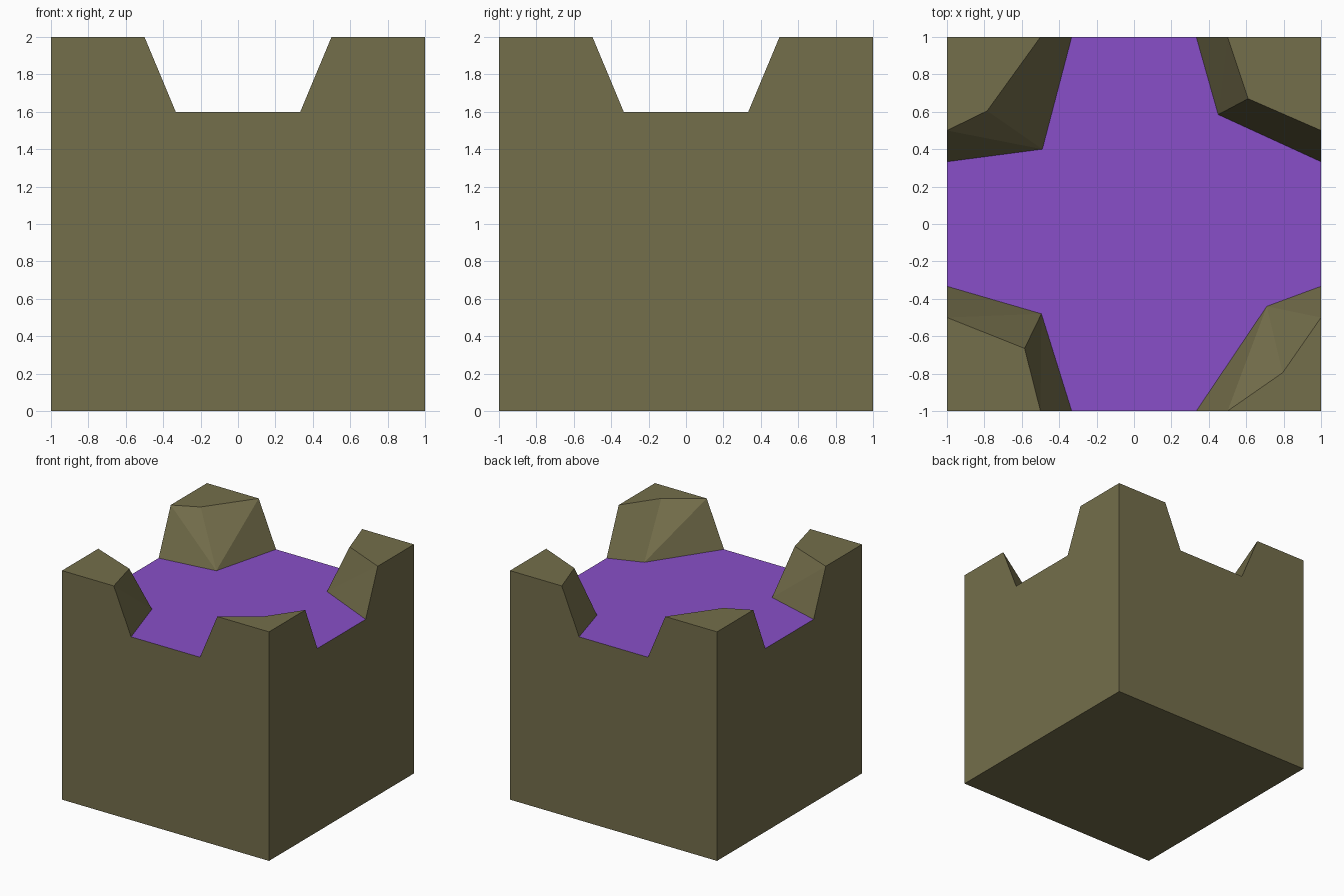
import bpy, bmesh

if "Cube" in bpy.data.objects:
    bpy.data.objects.remove(bpy.data.objects["Cube"])

TOP, FLOOR = 2.0, 1.6
LIP, FOOT = 0.5, 0.333   # channel half width at the top and at the floor


def material(name, rgb):
    m = bpy.data.materials.new(name)
    m.diffuse_color = (*rgb, 1)
    m.use_nodes = True
    m.node_tree.nodes["Principled BSDF"].inputs["Base Color"].default_value = m.diffuse_color
    return m


def build(name, polys, mat):
    bm = bmesh.new()
    for poly in polys:
        bm.faces.new([bm.verts.new(p) for p in poly])
    bmesh.ops.remove_doubles(bm, verts=bm.verts[:], dist=1e-4)
    bmesh.ops.recalc_face_normals(bm, faces=bm.faces[:])
    mesh = bpy.data.meshes.new(name)
    bm.to_mesh(mesh)
    bm.free()
    mesh.materials.append(mat)
    ob = bpy.data.objects.new(name, mesh)
    bpy.context.collection.objects.link(ob)
    return ob


olive = material("olive rock", (0.174, 0.156, 0.070))
purple = material("purple floor", (0.246, 0.078, 0.578))

# Corner rocks, counter-clockwise: signs, inner top point, inner floor point
corners = [
    (-1, -1, (-0.585, -0.665), (-0.495, -0.48)),
    (1, -1, (0.795, -0.795), (0.71, -0.44)),
    (1, 1, (0.61, 0.67), (0.45, 0.585)),
    (-1, 1, (-0.785, 0.605), (-0.49, 0.40)),
]

polys, outline = [], []
for sx, sy, t, f in corners:
    tx, ty = (sx * LIP, sy, TOP), (sx, sy * LIP, TOP)
    fx, fy = (sx * FOOT, sy, FLOOR), (sx, sy * FOOT, FLOOR)
    ti, fi = (*t, TOP), (*f, FLOOR)
    # flat top, then the two sloping walls split into triangles
    polys.append([(sx, sy, TOP), tx, ti, ty])
    for a, b in ((tx, fx), (ty, fy)):
        polys += [[a, ti, fi], [a, fi, b]]
    # keep the floor outline running in one direction
    outline += [fy, fi, fx] if sx * sy > 0 else [fx, fi, fy]

# Notched outer sides and the underside
profile = [(-1, 0), (1, 0), (1, TOP), (LIP, TOP), (FOOT, FLOOR),
           (-FOOT, FLOOR), (-LIP, TOP), (-1, TOP)]
for s in (-1, 1):
    polys.append([(u, s, z) for u, z in profile])
    polys.append([(s, u, z) for u, z in profile])
polys.append([(-1, -1, 0), (1, -1, 0), (1, 1, 0), (-1, 1, 0)])

block = build("rock_block", polys, olive)

# Cross-shaped channel floor
floor = build("channel_floor", [outline], purple)
if floor.data.polygons[0].normal.z < 0:
    floor.data.flip_normals()
